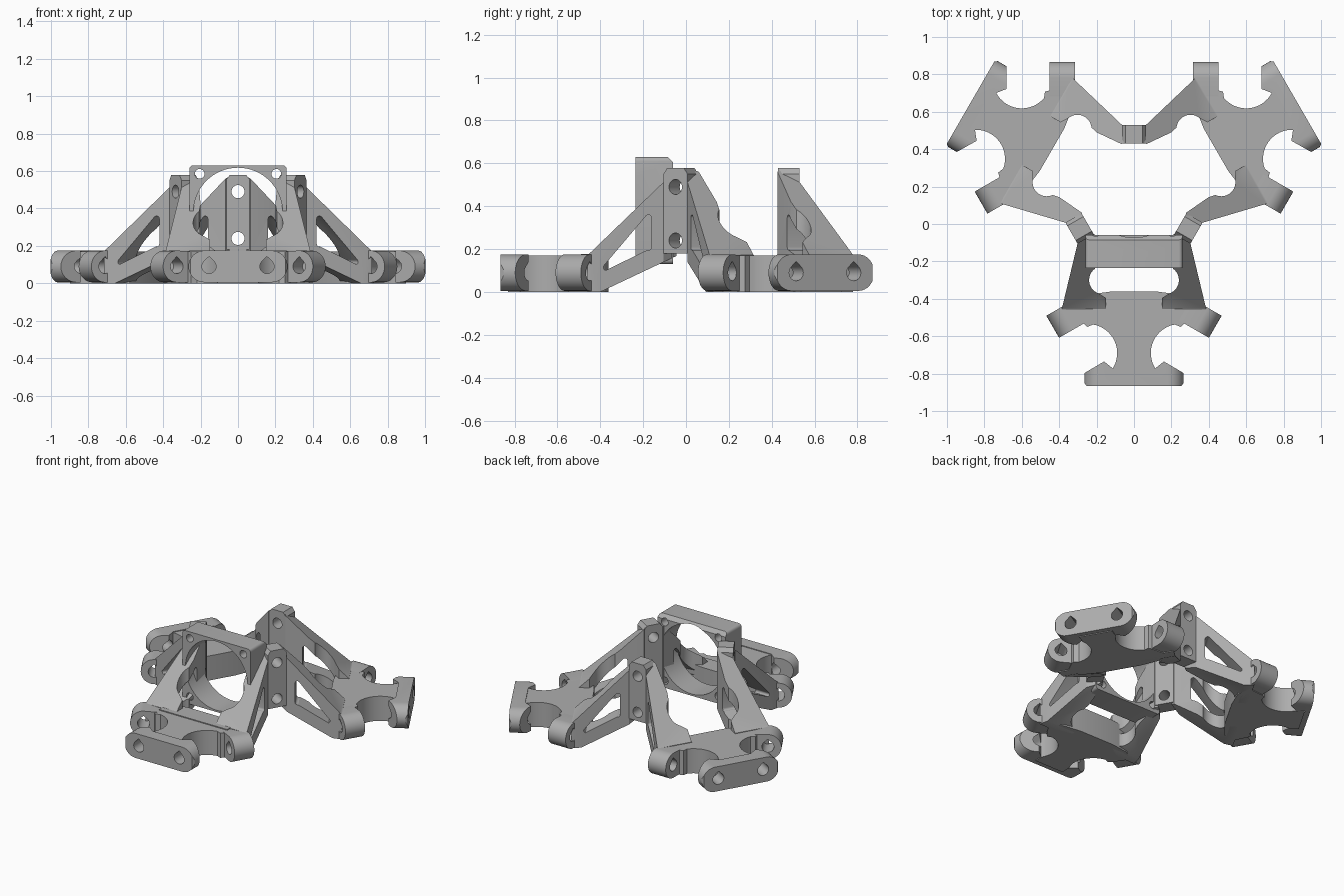
import bpy, bmesh
from math import sin, cos, radians, pi
from mathutils import Matrix, Vector

if "Cube" in bpy.data.objects:
    bpy.data.objects.remove(bpy.data.objects["Cube"])

grey = bpy.data.materials.new("plain_grey")
grey.use_nodes = True
COLOUR = (0.42, 0.42, 0.42, 1)
grey.diffuse_color = COLOUR
grey.node_tree.nodes["Principled BSDF"].inputs["Base Color"].default_value = COLOUR

HUB = Vector((0, 0.144, 0))   # centre of the threefold symmetry
MID = 0.09                    # height of the foot bolt holes


def arc(cx, cy, r, a, b, n=16):
    return [(cx + r * cos(radians(a + (b - a) * i / n)),
             cy + r * sin(radians(a + (b - a) * i / n))) for i in range(n + 1)]


def circle(cx, cy, r, n=32):
    return arc(cx, cy, r, 0, 360, n)[:-1]


def teardrop(cx, cy, r):
    return arc(cx, cy, r, 135, 405, 24) + [(cx, cy + r * 1.4)]


def mirrored(half):
    return half + [(-x, y) for x, y in reversed(half)]


def prism(name, pts, axis, lo, hi):
    """Extrude a flat outline along one axis."""
    place = {"x": lambda a, b, d: (d, a, b),
             "y": lambda a, b, d: (a, d, b),
             "z": lambda a, b, d: (a, b, d)}[axis]
    bm = bmesh.new()
    rings = [[bm.verts.new(place(a, b, d)) for a, b in pts] for d in (lo, hi)]
    bm.faces.new(rings[0])
    bm.faces.new(rings[1])
    n = len(pts)
    for i in range(n):
        j = (i + 1) % n
        bm.faces.new((rings[0][i], rings[0][j], rings[1][j], rings[1][i]))
    bmesh.ops.recalc_face_normals(bm, faces=bm.faces)
    me = bpy.data.meshes.new(name)
    bm.to_mesh(me)
    bm.free()
    me.materials.append(grey)
    ob = bpy.data.objects.new(name, me)
    bpy.context.collection.objects.link(ob)
    return ob


def combine(ob, others, operation="DIFFERENCE"):
    """Apply booleans and discard the cutters."""
    for other in others:
        mod = ob.modifiers.new("cut", "BOOLEAN")
        mod.operation, mod.solver, mod.object = operation, "EXACT", other
    bpy.context.view_layer.update()
    ev = ob.evaluated_get(bpy.context.evaluated_depsgraph_get())
    me = bpy.data.meshes.new_from_object(ev)
    ob.modifiers.clear()
    ob.data = me
    for other in others:
        bpy.data.objects.remove(other)
    return ob


def repeat(ob, both_sides=False):
    """Copy a front part around the hub, optionally mirrored in x."""
    meshes = [ob.data]
    if both_sides:
        flip = ob.data.copy()
        flip.transform(Matrix.Scale(-1, 4, (1, 0, 0)))
        flip.flip_normals()
        meshes.append(flip)
    for k in range(3):
        turn = Matrix.Translation(HUB) @ Matrix.Rotation(k * 2 * pi / 3, 4, "Z") @ Matrix.Translation(-HUB)
        for m in meshes:
            if k == 0 and m is ob.data:
                continue
            copy = bpy.data.objects.new(ob.name, m)
            copy.matrix_world = turn
            bpy.context.collection.objects.link(copy)


# Foot plate with two round bites
half = [(0.11, -0.83), (0.11, -0.775)] + arc(0.245, -0.69, 0.155, 212, 100)
half += [(0.25, -0.55), (0.27, -0.53), (0.33, -0.44), (0.26, -0.38), (0.13, -0.362)]
repeat(prism("foot_plate", mirrored(half), "z", 0, 0.17))

# Rounded end bar with thick lobes round its bolt holes
stadium = arc(0.18, MID, 0.085, -90, 90) + arc(-0.18, MID, 0.085, 90, 270)
bar = prism("end_bar", stadium, "y", -0.9, -0.7)
plan = prism("plan", mirrored([(0.255, -0.865), (0.265, -0.85), (0.265, -0.797),
                               (0.16, -0.735), (0.11, -0.775)]), "z", -0.1, 0.3)
combine(bar, [plan], "INTERSECT")
combine(bar, [prism("hole", teardrop(s * 0.155, MID, 0.038), "y", -1, -0.6) for s in (1, -1)])
repeat(bar)

# Angled side ears
ear = prism("side_ear", arc(0, MID, 0.085, -90, 90) + [(-0.1, MID + 0.08), (-0.1, MID - 0.085)],
            "y", -0.068, 0.068)
combine(ear, [prism("hole", teardrop(0, MID, 0.038), "y", -0.2, 0.2)])
ear.data.transform(Matrix.Translation((0.361, -0.507, 0)) @ Matrix.Rotation(radians(-30), 4, "Z"))
repeat(ear, True)

# Sloping truss arms with scalloped inner side and triangular window
arm = prism("truss_arm", [(-0.04, 0.17), (-0.04, 0.575), (-0.455, 0.175), (-0.47, 0.17),
                          (-0.47, 0), (-0.40, 0)], "x", 0.1, 0.5)
plan = prism("plan", [(0.235, -0.045), (0.302, -0.105), (0.385, -0.45), (0.385, -0.46),
                      (0.15, -0.46), (0.15, -0.395)]
             + arc(0.165, -0.3, 0.075, -70, 55, 14) + [(0.2, -0.2), (0.212, -0.055)],
             "z", -0.1, 0.8)
combine(arm, [plan], "INTERSECT")
combine(arm, [prism("window", arc(-0.175, 0.345, 0.015, 0, 135, 5)
                    + arc(-0.37, 0.115, 0.015, 135, 250, 5)
                    + arc(-0.175, 0.21, 0.015, 250, 360, 5), "x", 0, 0.6)])
repeat(arm, True)

# Upright posts between neighbouring arms
post = prism("upright_post", mirrored([(0.065, 0.18), (0.065, 0.55), (0.045, 0.578)]), "y", 0.43, 0.53)
combine(post, [prism("hole", circle(0, z, 0.035), "y", 0.3, 0.7) for z in (0.24, 0.49)])
repeat(post)

# Square ring frame over the front foot
outline = []
for cx, cz, a in ((0.24, 0.61, 0), (-0.24, 0.61, 90), (-0.24, 0.15, 180), (0.24, 0.15, 270)):
    outline += arc(cx, cz, 0.02, a, a + 90, 4)
frame = prism("ring_frame", outline, "y", -0.235, -0.06)
side = prism("side", [(-0.235, 0.1), (-0.235, 0.63), (-0.085, 0.63), (-0.06, 0.605), (-0.06, 0.1)],
             "x", -0.4, 0.4)
combine(frame, [side], "INTERSECT")
cutters = [prism("bore", circle(0, 0.38, 0.238, 64), "y", -0.4, 0.1)]
cutters += [prism("hole", circle(s * 0.205, z, 0.026, 20), "y", -0.4, 0.1)
            for s in (1, -1) for z in (0.18, 0.585)]
combine(frame, cutters)

# Raised pad behind the front bar
prism("front_pad", mirrored([(0.26, -0.49), (0.26, -0.38), (0.13, -0.362)]), "z", 0.1, 0.176)

bpy.ops.object.select_all(action="DESELECT")
for ob in bpy.context.collection.objects:
    if ob.type == "MESH":
        ob.select_set(True)
        bpy.context.view_layer.objects.active = ob
bpy.ops.object.shade_smooth_by_angle(angle=radians(30))
